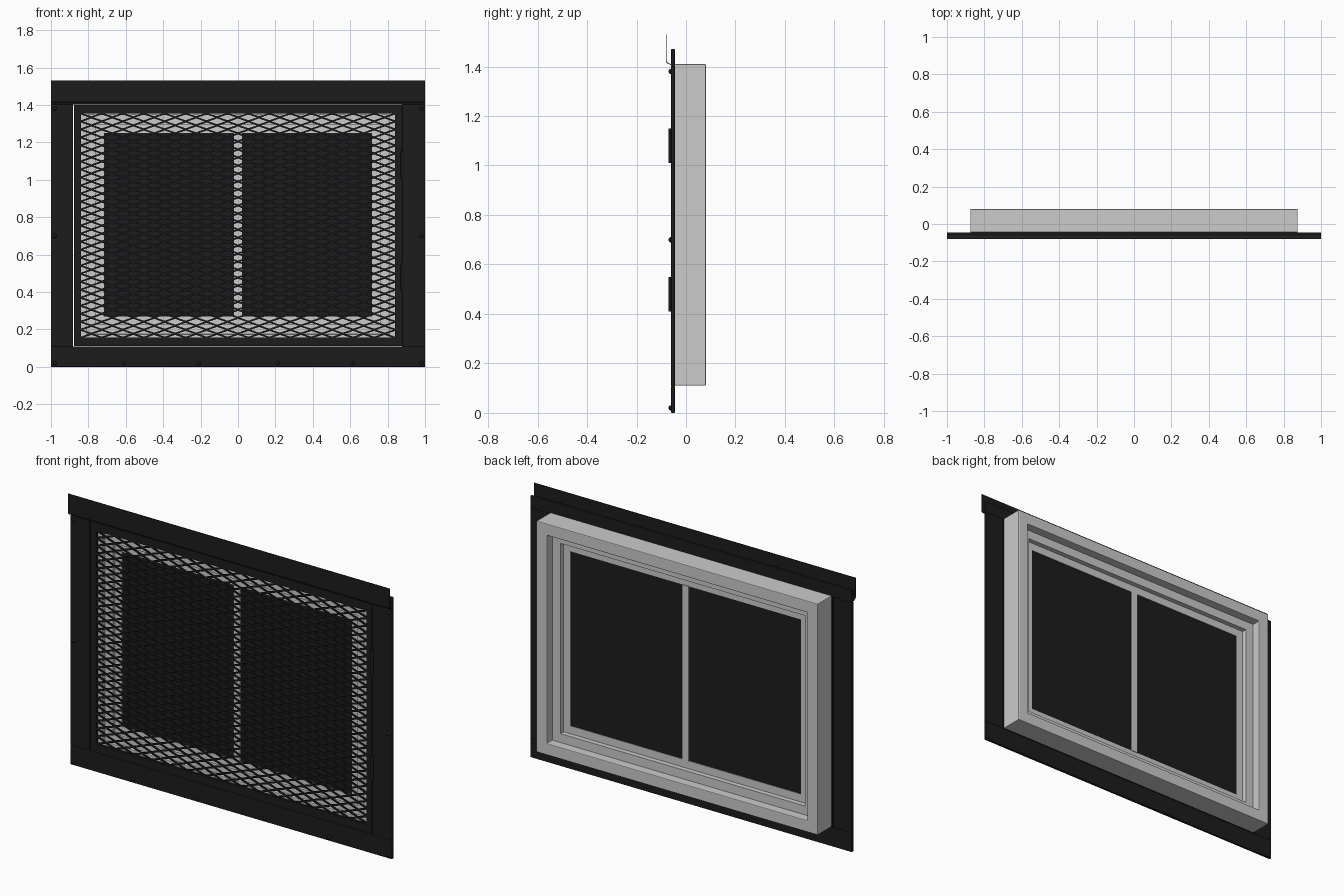
import bpy, bmesh, math

if "Cube" in bpy.data.objects:
    bpy.data.objects.remove(bpy.data.objects["Cube"])

def material(name, c):
    m = bpy.data.materials.new(name)
    m.diffuse_color = (*c, 1)
    m.use_nodes = True
    m.node_tree.nodes["Principled BSDF"].inputs["Base Color"].default_value = m.diffuse_color
    return m

BLACK = material("black_metal", (0.012, 0.012, 0.012))
GLASS = material("dark_glass", (0.012, 0.012, 0.013))

def finish(name, bm, mat=None, bevel=0):
    bmesh.ops.recalc_face_normals(bm, faces=bm.faces)
    me = bpy.data.meshes.new(name)
    bm.to_mesh(me)
    bm.free()
    ob = bpy.data.objects.new(name, me)
    bpy.context.collection.objects.link(ob)
    if mat:
        me.materials.append(mat)
    if bevel:
        b = ob.modifiers.new("bevel", 'BEVEL')
        b.width, b.segments, b.limit_method = bevel, 2, 'ANGLE'
    return ob

def prism(bm, pts, y0, y1):
    """Extrude an x/z outline from y0 to y1."""
    a = [bm.verts.new((x, y0, z)) for x, z in pts]
    b = [bm.verts.new((x, y1, z)) for x, z in pts]
    bm.faces.new(a)
    bm.faces.new(b[::-1])
    n = len(pts)
    for i in range(n):
        j = (i + 1) % n
        bm.faces.new((a[i], b[i], b[j], a[j]))

def box(name, x0, x1, y0, y1, z0, z1, mat=None, bevel=0):
    bm = bmesh.new()
    prism(bm, [(x0, z0), (x1, z0), (x1, z1), (x0, z1)], y0, y1)
    return finish(name, bm, mat, bevel)

def ring(name, hx, z0, z1, w, y0, y1, mat=None, bevel=0):
    """Rectangular frame of border width w with mitred corners."""
    bm = bmesh.new()
    loops = []
    for d, y in ((0, y0), (0, y1), (w, y1), (w, y0)):
        a, lo, hi = hx - d, z0 + d, z1 - d
        loops.append([bm.verts.new(p) for p in
                      ((-a, y, lo), (a, y, lo), (a, y, hi), (-a, y, hi))])
    for k in range(4):
        p, q = loops[k], loops[(k + 1) % 4]
        for i in range(4):
            j = (i + 1) % 4
            bm.faces.new((p[i], p[j], q[j], q[i]))
    return finish(name, bm, mat, bevel)

# Window: stepped grey frames, centre mullion and two panes
ring("window_outer_frame", 0.875, 0.11, 1.41, 0.065, -0.045, 0.08, bevel=0.004)
ring("window_track_frame", 0.812, 0.173, 1.347, 0.052, -0.025, 0.03)
ring("window_sash", 0.762, 0.223, 1.297, 0.046, -0.008, 0.002)
box("window_mullion", -0.021, 0.021, -0.012, 0.006, 0.268, 1.252)
for side, x0, x1 in (("left", -0.72, -0.015), ("right", 0.015, 0.72)):
    box(side + "_pane", x0, x1, -0.005, -0.001, 0.265, 1.255, GLASS)

# Black mounting panels around the screen
box("bottom_panel", -1, 1, -0.06, -0.045, 0, 0.108, BLACK, 0.002)
box("top_panel", -1, 1, -0.06, -0.045, 1.403, 1.47, BLACK, 0.002)
box("left_panel", -1, -0.881, -0.06, -0.045, 0.108, 1.403, BLACK, 0.002)
box("right_panel", 0.878, 1, -0.06, -0.045, 0.108, 1.403, BLACK, 0.002)

# Screen door frame
ring("screen_frame", 0.876, 0.11, 1.401, 0.036, -0.059, -0.046, BLACK)
box("screen_bottom_rail", -0.84, 0.84, -0.0585, -0.0465, 0.14, 0.156, BLACK)
box("screen_top_rail", -0.84, 0.84, -0.0585, -0.0465, 1.355, 1.37, BLACK)

# Expanded metal mesh: stacked zigzag strands meeting at their peaks
bm = bmesh.new()
COLS, ROWS = 30, 56
dx, dz, t = 1.68 / COLS, 1.2 / ROWS, 0.0048
for r in range(ROWS):
    zc = 0.155 + (r + 0.5) * dz
    rails = []
    for c in range(COLS + 1):
        x = -0.84 + c * dx
        z = zc + (dz / 2 - 0.001) * (1 if (r + c) % 2 else -1)
        rails.append([bm.verts.new((x, y, z + s)) for y, s in
                      ((-0.056, -t), (-0.056, t), (-0.05, t), (-0.05, -t))])
    for p, q in zip(rails, rails[1:]):
        for i in range(4):
            j = (i + 1) % 4
            bm.faces.new((p[i], p[j], q[j], q[i]))
finish("expanded_mesh", bm, BLACK)

# Curved drip flashing along the top
prof = [(-0.06, 1.408), (-0.066, 1.409)]
for i in range(7):
    a = math.radians(90 * i / 6)
    prof.append((-0.066 - 0.014 * math.sin(a), 1.425 - 0.014 * math.cos(a)))
prof.append((-0.08, 1.53))
bm = bmesh.new()
rows = [[bm.verts.new((x, y, z)) for x in (-1, 1)] for y, z in prof]
for p, q in zip(rows, rows[1:]):
    bm.faces.new((p[0], p[1], q[1], q[0]))
flash = finish("drip_flashing", bm, BLACK)
s = flash.modifiers.new("thickness", 'SOLIDIFY')
s.thickness, s.offset = 0.003, 0

# Hinges on the right side
for n, z in (("lower", 0.41), ("upper", 1.01)):
    bm = bmesh.new()
    bmesh.ops.create_cone(bm, cap_ends=True, segments=16, radius1=0.008,
                          radius2=0.008, depth=0.14)
    bmesh.ops.translate(bm, verts=bm.verts, vec=(0.878, -0.063, z + 0.07))
    finish(n + "_hinge_barrel", bm, BLACK)
    box(n + "_hinge_leaf", 0.86, 0.896, -0.062, -0.058, z, z + 0.14, BLACK)

# Domed bolts round the edge
spots = [(x, 0.02) for x in (-0.98, -0.61, -0.21, 0.21, 0.61, 0.98)]
spots += [(x, z) for x in (-0.98, 0.98) for z in (0.70, 1.38)]
bm = bmesh.new()
for x, z in spots:
    v = bmesh.ops.create_uvsphere(bm, u_segments=12, v_segments=8, radius=0.011)["verts"]
    bmesh.ops.translate(bm, verts=v, vec=(x, -0.06, z))
bolts = finish("bolts", bm, BLACK)
for p in bolts.data.polygons:
    p.use_smooth = True
